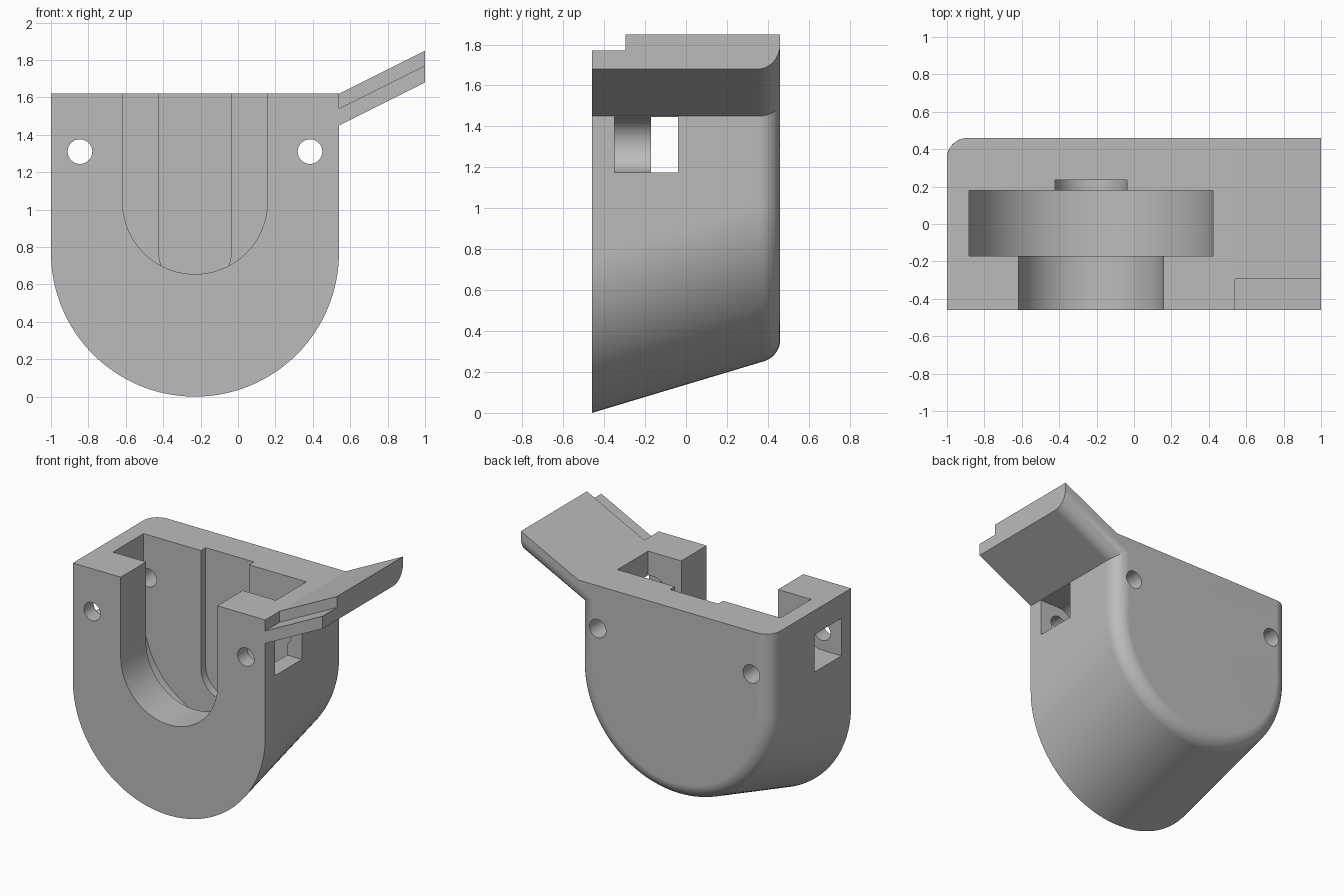
import bpy, bmesh
from math import sin, cos, tan, atan, pi

cube = bpy.data.objects.get("Cube")
if cube:
    bpy.data.objects.remove(cube, do_unlink=True)

CX, R, TOP = -0.23, 0.77, 1.62      # body centre, radius, top height
FRONT, BACK = -0.46, 0.46
SLOPE, FILLET = 0.3, 0.11           # underside rise, rear edge rounding
RISE = SLOPE * (BACK - FRONT)
SEGS, STEPS = 64, 10

grey = bpy.data.materials.new("plain grey")
grey.use_nodes = True
colour = (0.5, 0.5, 0.5, 1)
grey.diffuse_color = colour
grey.node_tree.nodes["Principled BSDF"].inputs["Base Color"].default_value = colour


def loft(name, rings):
    """Join equal rings of points with quads and cap both ends."""
    bm = bmesh.new()
    loops = [[bm.verts.new(p) for p in ring] for ring in rings]
    n = len(loops[0])
    for a, b in zip(loops, loops[1:]):
        for i in range(n):
            j = (i + 1) % n
            quad = list(dict.fromkeys((a[i], a[j], b[j], b[i])))
            bm.faces.new(quad)
    bm.faces.new(loops[0])
    bm.faces.new(loops[-1])
    bmesh.ops.remove_doubles(bm, verts=bm.verts, dist=1e-5)
    bmesh.ops.recalc_face_normals(bm, faces=bm.faces)
    mesh = bpy.data.meshes.new(name)
    bm.to_mesh(mesh)
    bm.free()
    mesh.materials.append(grey)
    obj = bpy.data.objects.new(name, mesh)
    bpy.context.collection.objects.link(obj)
    return obj


def prism(name, outline, y0, y1):
    return loft(name, [[(x, y, z) for x, z in outline] for y in (y0, y1)])


def arc(cx, cz, r, start, end, n):
    return [(cx + r * cos(start + (end - start) * i / n),
             cz + r * sin(start + (end - start) * i / n)) for i in range(n + 1)]


def u_shape(cz, r):
    return [(CX - r, 2)] + arc(CX, cz, r, pi, 2 * pi, 48) + [(CX + r, 2)]


def body_ring(t):
    """Body and flap outline; t is None at the front, 0..1 round the rear fillet."""
    def roll(slope):
        if t is None:
            return 0, FRONT
        b = atan(slope)
        phi = b + (pi / 2 - b) * t
        u = FILLET * (tan((pi / 2 - b) / 2) - cos(phi))
        return u, BACK - FILLET + FILLET * sin(phi)

    u, y = roll(0)
    ring = [(CX - R + u, y, TOP)]
    cz = R if t is None else R + RISE
    for i in range(SEGS + 1):
        a = pi + pi * i / SEGS
        d, yy = roll(max(0, -SLOPE * sin(a)))
        ring.append((CX + (R - d) * cos(a), yy, cz + (R - d) * sin(a)))
    # flap underside, tip and top
    ring += [(0.54 - u, y, 1.45 + 0.618 * u), (1, y, 1.68 + 1.118 * u),
             (1, y, 1.85), (0.54, y, TOP)]
    return ring


housing = loft("housing", [body_ring(None)] + [body_ring(i / STEPS) for i in range(STEPS + 1)])

# Recesses: front slot, main cavity, rear groove, step on the flap
cutters = [
    prism("front_slot", u_shape(1.042, 0.387), -0.7, -0.1),
    prism("main_cavity", u_shape(1.042, 0.652), -0.17, 0.18),
    prism("rear_groove", u_shape(0.77, 0.193), 0.1, 0.235),
    prism("flap_step", [(0.54, 1.54), (1.1, 1.82), (1.1, 2.2), (0.54, 2.2)], -0.7, -0.295),
]
# Screw holes and the round-ended side pockets around them
for side in (-1, 1):
    x, z, r = CX + side * 0.615, 1.31, 0.136
    end = x + side * 0.3
    pocket = arc(x, z, r, pi / 2, pi / 2 + side * pi, 32) + [(end, z - r), (end, z + r)]
    cutters.append(prism("side_pocket", pocket, -0.35, -0.04))
    cutters.append(prism("screw_hole", arc(x, z, 0.066, 0, 2 * pi, 32)[:-1], -0.7, 0.7))

bpy.context.view_layer.objects.active = housing
housing.select_set(True)
for cutter in cutters:
    cutter.hide_render = True
    mod = housing.modifiers.new(cutter.name, "BOOLEAN")
    mod.operation, mod.solver, mod.object = "DIFFERENCE", "EXACT", cutter
    bpy.ops.object.modifier_apply(modifier=mod.name)
    bpy.data.objects.remove(cutter, do_unlink=True)

bpy.ops.object.shade_smooth_by_angle(angle=pi / 7)
weighted = housing.modifiers.new("even_shading", "WEIGHTED_NORMAL")
weighted.keep_sharp = True
